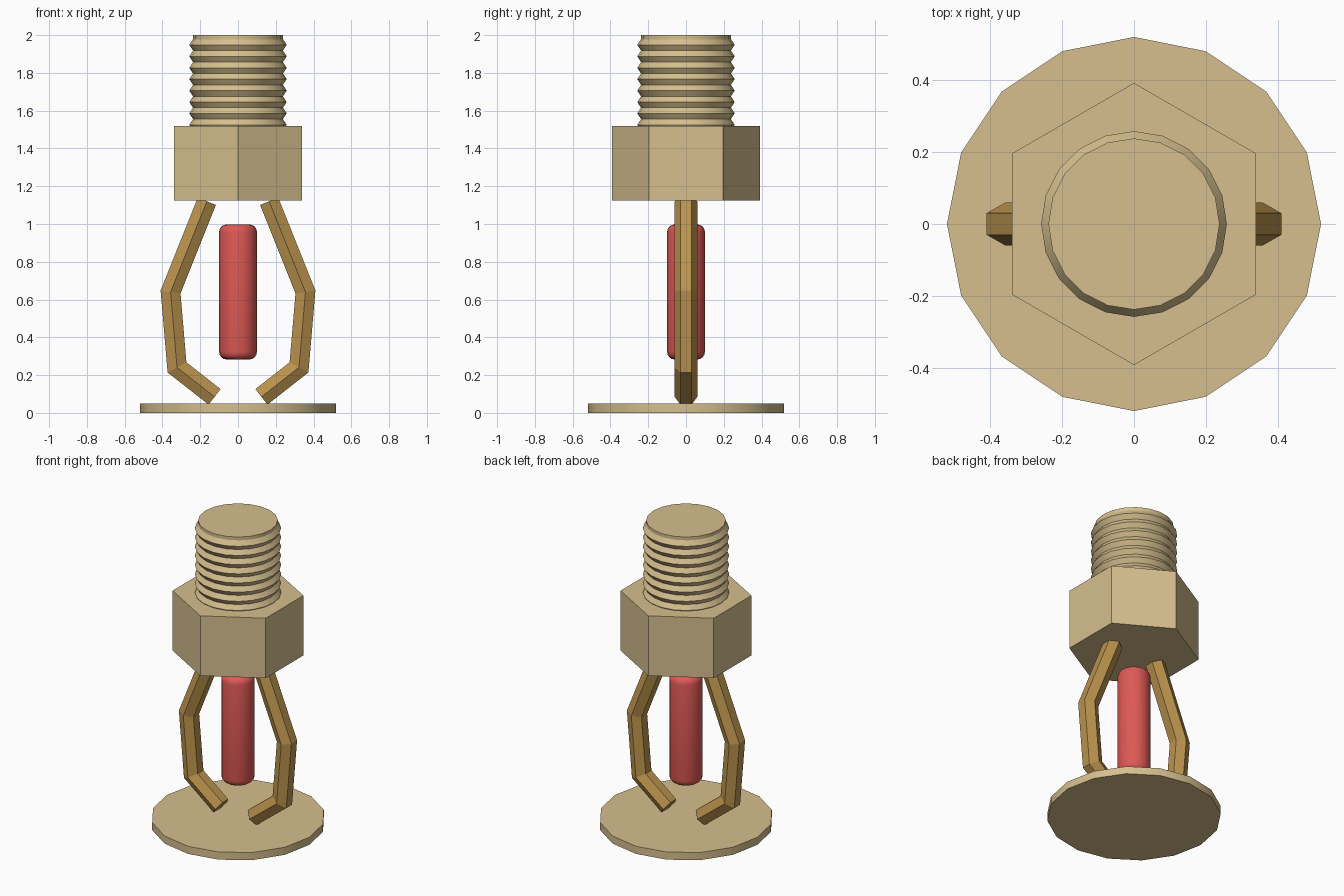
import bpy, bmesh, math
from mathutils import Vector

cube = bpy.data.objects.get("Cube")
if cube:
    bpy.data.objects.remove(cube, do_unlink=True)


def material(name, rgb):
    m = bpy.data.materials.new(name)
    m.use_nodes = True
    m.diffuse_color = (*rgb, 1)
    m.node_tree.nodes["Principled BSDF"].inputs["Base Color"].default_value = (*rgb, 1)
    return m


brass = material("pale brass", (0.67, 0.52, 0.27))
bronze = material("dark brass", (0.49, 0.29, 0.075))
red = material("red glass", (0.73, 0.10, 0.09))


def skin(name, rings, mat, smooth=False):
    """Bridge rings of points into a closed solid."""
    bm = bmesh.new()
    loops = [[bm.verts.new(p) for p in ring] for ring in rings]
    n = len(loops[0])
    for a, b in zip(loops, loops[1:]):
        for i in range(n):
            j = (i + 1) % n
            bm.faces.new((a[i], a[j], b[j], b[i]))
    bm.faces.new(loops[0][::-1])
    bm.faces.new(loops[-1])
    bmesh.ops.recalc_face_normals(bm, faces=bm.faces)
    mesh = bpy.data.meshes.new(name)
    bm.to_mesh(mesh)
    bm.free()
    mesh.materials.append(mat)
    obj = bpy.data.objects.new(name, mesh)
    bpy.context.collection.objects.link(obj)
    if smooth:
        bpy.ops.object.select_all(action="DESELECT")
        obj.select_set(True)
        bpy.context.view_layer.objects.active = obj
        bpy.ops.object.shade_smooth_by_angle(angle=math.radians(30))
    return obj


def lathe(name, profile, sides, mat, smooth=True):
    """Revolve (radius, height) points about z, first corner on +y."""
    angles = [math.tau * i / sides for i in range(sides)]
    rings = [[(-r * math.sin(a), r * math.cos(a), z) for a in angles] for r, z in profile]
    return skin(name, rings, mat, smooth)


# Deflector disc and hexagonal body
lathe("deflector_disc", [(0.52, 0), (0.52, 0.05)], 16, brass)
lathe("hex_body", [(0.392, 1.125), (0.392, 1.52)], 6, brass, smooth=False)

# Threaded pipe end: alternating crests and roots
crest, root, pitch = 0.258, 0.238, 0.0604
thread = [(root, 1.49)]
for i in range(8):
    z = 1.525 + i * pitch
    thread += [(crest, z), (root, z + pitch / 2)]
thread.append((root, 2.0))
lathe("threaded_end", thread, 20, brass)

# Glass bulb with rounded ends
radius, fillet, low, high = 0.10, 0.04, 0.283, 0.998
arc = [math.radians(a) for a in (0, 22.5, 45, 67.5, 90)]
bottom = [(radius - fillet + fillet * math.sin(a), low + fillet - fillet * math.cos(a)) for a in arc]
top = [(r, low + high - z) for r, z in reversed(bottom)]
lathe("glass_bulb", bottom + top, 20, red)


# Bent hexagonal frame arms with mitred corners
def arm(name, side):
    path = [Vector((side * x, 0, z)) for x, z in
            ((0.165, 1.12), (0.357, 0.64), (0.323, 0.241), (0.124, 0.085))]
    dirs = [(b - a).normalized() for a, b in zip(path, path[1:])]
    y_axis = Vector((0, 1, 0))
    rings = []
    for i, p in enumerate(path):
        d0, d1 = dirs[max(i - 1, 0)], dirs[min(i, len(dirs) - 1)]
        tangent = (d0 + d1).normalized()
        across = y_axis.cross(tangent) / tangent.dot(d1)
        rings.append([p + 0.06 * (math.cos(a) * y_axis + math.sin(a) * across)
                      for a in (math.tau * k / 6 for k in range(6))])
    return skin(name, rings, bronze)


arm("left_frame_arm", 1)
arm("right_frame_arm", -1)
